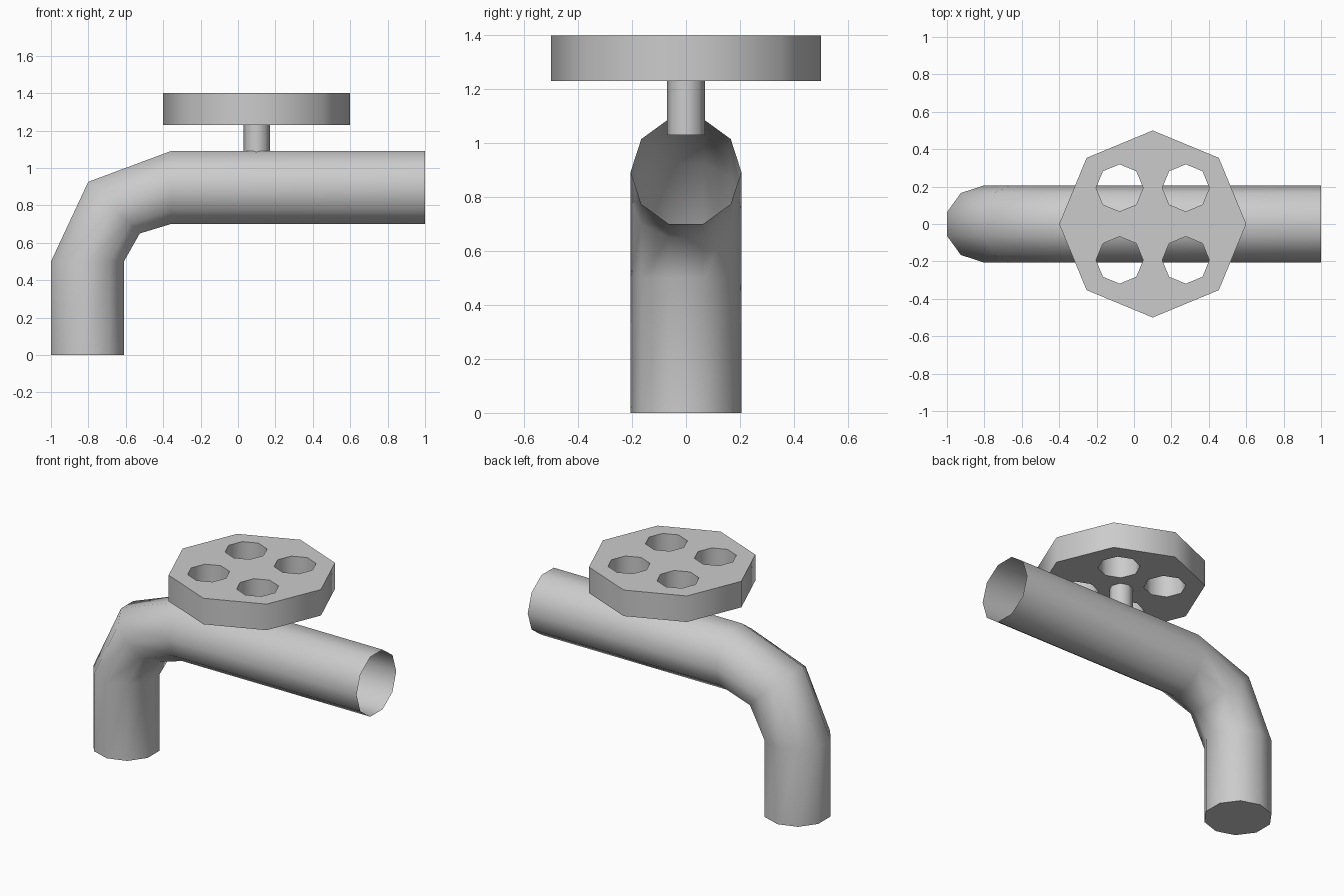
import bpy, bmesh, math
from mathutils import Vector

cube = bpy.data.objects.get("Cube")
if cube:
    bpy.data.objects.remove(cube)

grey = bpy.data.materials.new("plain grey")
grey.use_nodes = True
colour = (0.6, 0.6, 0.6, 1)
grey.diffuse_color = colour
grey.node_tree.nodes["Principled BSDF"].inputs["Base Color"].default_value = colour

X, Y, Z = Vector((1, 0, 0)), Vector((0, 1, 0)), Vector((0, 0, 1))


def ring(bm, centre, radius, sides, u=X, v=Y):
    """Polygon of vertices around centre in the plane of u and v."""
    steps = [math.tau * i / sides for i in range(sides)]
    return [bm.verts.new(Vector(centre) + radius * (math.cos(a) * u + math.sin(a) * v))
            for a in steps]


def loop_edges(bm, verts):
    return [bm.edges.new((a, b)) for a, b in zip(verts, verts[1:] + verts[:1])]


def bridge(bm, low, high):
    n = len(low)
    for i in range(n):
        j = (i + 1) % n
        bm.faces.new((low[i], low[j], high[j], high[i]))


def finish(bm, name):
    bmesh.ops.recalc_face_normals(bm, faces=bm.faces)
    mesh = bpy.data.meshes.new(name)
    bm.to_mesh(mesh)
    bm.free()
    mesh.materials.append(grey)
    obj = bpy.data.objects.new(name, mesh)
    bpy.context.collection.objects.link(obj)
    bpy.ops.object.select_all(action="DESELECT")
    obj.select_set(True)
    bpy.context.view_layer.objects.active = obj
    bpy.ops.object.shade_smooth_by_angle(angle=math.radians(60))
    return obj


# Bent pipe: closed at the foot, open at the far end
bm = bmesh.new()
path = [(-0.805, 0, 0), (-0.805, 0, 0.5), (-0.663, 0, 0.788), (-0.36, 0, 0.895), (1, 0, 0.895)]
tilts = [0, 0, 45, 90, 90]
rings = []
for centre, tilt in zip(path, tilts):
    t = math.radians(tilt)
    across = -math.cos(t) * X + math.sin(t) * Z
    rings.append(ring(bm, centre, 0.205, 10, Y, across))
for low, high in zip(rings, rings[1:]):
    bridge(bm, low, high)
bm.faces.new(rings[0])
finish(bm, "pipe")

# Valve stem, sunk into the pipe
bm = bmesh.new()
low, high = [ring(bm, (0.1, 0, z), 0.07, 8) for z in (1.03, 1.23)]
bridge(bm, low, high)
bm.faces.new(low)
bm.faces.new(high)
finish(bm, "valve_stem")

# Octagonal handwheel with four holes
bm = bmesh.new()
edges = loop_edges(bm, ring(bm, (0.1, 0, 1.23), 0.5, 8))
for sx in (-1, 1):
    for sy in (-1, 1):
        edges += loop_edges(bm, ring(bm, (0.1 + sx * 0.177, sy * 0.193, 1.23), 0.126, 8))
bmesh.ops.triangle_fill(bm, edges=edges, use_beauty=True, normal=Z)
new = bmesh.ops.extrude_face_region(bm, geom=bm.faces[:], use_keep_orig=True)["geom"]
bmesh.ops.translate(bm, vec=0.17 * Z, verts=[g for g in new if isinstance(g, bmesh.types.BMVert)])
finish(bm, "handwheel")
